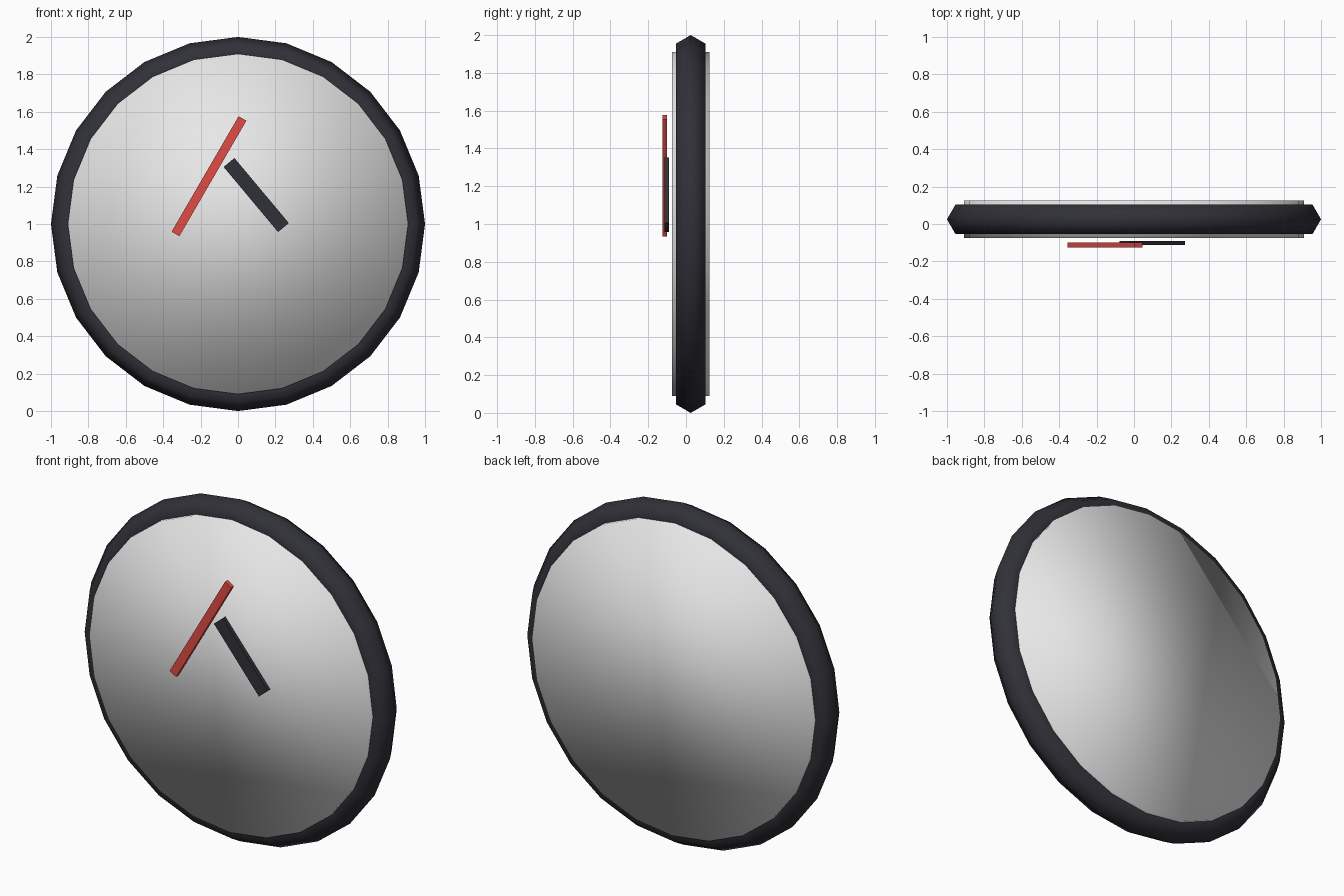
import bpy
import math

cube = bpy.data.objects.get("Cube")
if cube:
    bpy.data.objects.remove(cube, do_unlink=True)


def make_material(name, colour):
    mat = bpy.data.materials.new(name)
    mat.use_nodes = True
    mat.diffuse_color = colour
    mat.node_tree.nodes["Principled BSDF"].inputs["Base Color"].default_value = colour
    return mat


white = make_material("dial white", (0.8, 0.8, 0.8, 1))
charcoal = make_material("charcoal", (0.03, 0.03, 0.04, 1))
red = make_material("red", (0.75, 0.07, 0.06, 1))

SIDES = 24
CENTRE_Y = 0.025
UPRIGHT = (math.pi / 2, 0, 0)


def finish(name, mat, smooth):
    obj = bpy.context.object
    obj.name = name
    obj.data.materials.append(mat)
    bpy.ops.object.transform_apply(location=False, rotation=True, scale=True)
    if smooth:
        bpy.ops.object.shade_smooth()
    return obj


def hand(name, mat, start, end, width, front, depth):
    """A flat bar between two (x, z) points on the dial."""
    dx, dz = end[0] - start[0], end[1] - start[1]
    middle = ((start[0] + end[0]) / 2, front + depth / 2, (start[1] + end[1]) / 2)
    bpy.ops.mesh.primitive_cube_add(size=1, location=middle,
                                    rotation=(0, -math.atan2(dz, dx), 0))
    bpy.context.object.scale = (math.hypot(dx, dz), depth, width)
    finish(name, mat, False)


# Dial: a thick disc, softly shaded across its rim
bpy.ops.mesh.primitive_cylinder_add(vertices=SIDES, radius=0.91, depth=0.2,
                                    location=(0, CENTRE_Y, 1), rotation=UPRIGHT)
finish("dial", white, True)

# Rim: a ring with a six-sided section
bpy.ops.mesh.primitive_torus_add(major_segments=SIDES, minor_segments=6,
                                 major_radius=0.91, minor_radius=0.09,
                                 location=(0, CENTRE_Y, 1), rotation=UPRIGHT)
finish("rim", charcoal, True)

# Hands, just in front of the dial
hand("hour_hand", charcoal, (-0.048, 1.329), (0.243, 0.981), 0.075, -0.113, 0.023)
hand("minute_hand", red, (0.024, 1.564), (-0.334, 0.947), 0.048, -0.125, 0.025)
